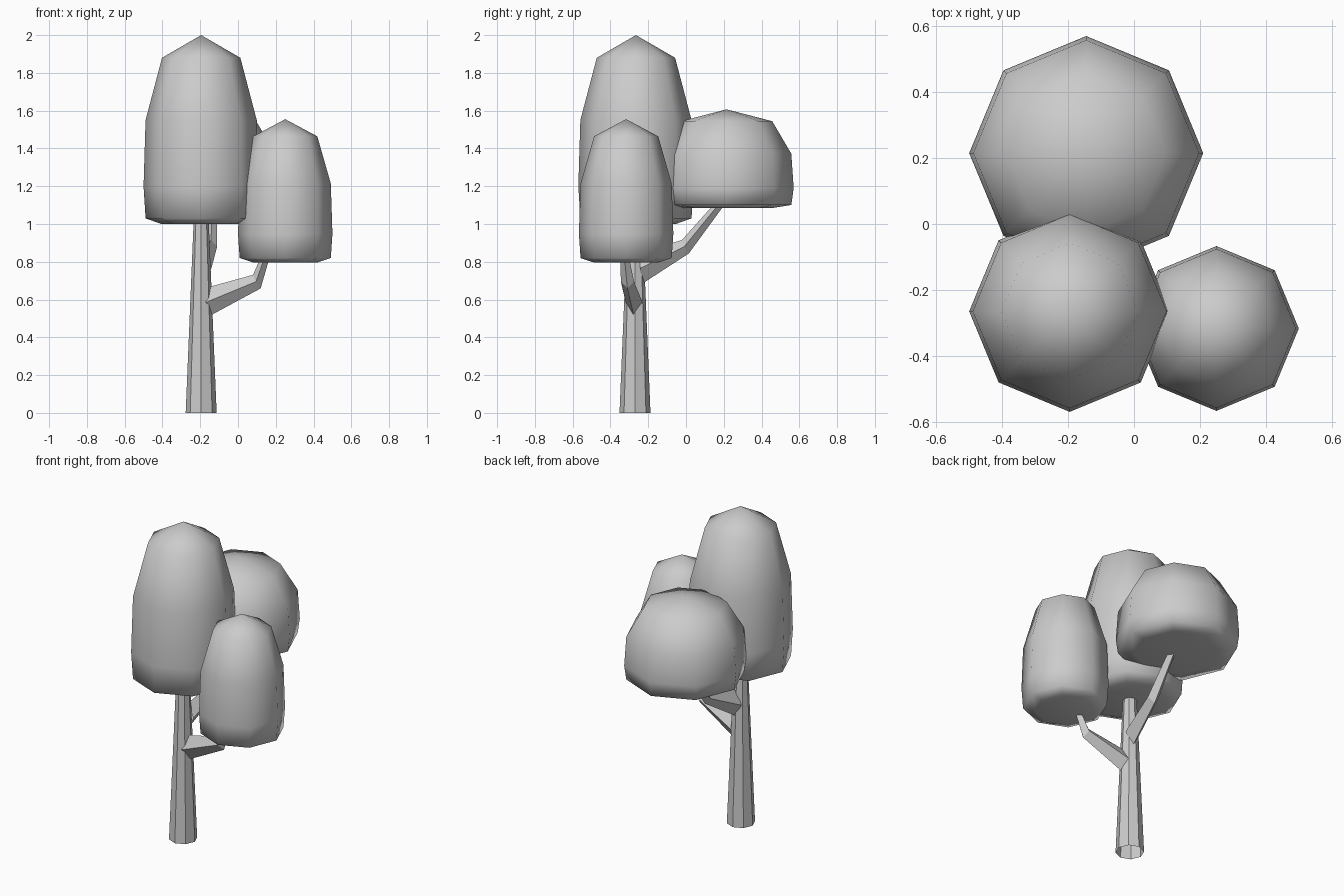
import bpy, bmesh
from math import cos, sin, pi
from mathutils import Vector

if "Cube" in bpy.data.objects:
    bpy.data.objects.remove(bpy.data.objects["Cube"])


def make_object(name, rings, tip=None, base=None, smooth=False):
    """Skin a stack of rings; optionally close it with a tip and a base point."""
    bm = bmesh.new()
    loops = [[bm.verts.new(p) for p in ring] for ring in rings]
    n = len(loops[0])
    for a, b in zip(loops, loops[1:]):
        for i in range(n):
            j = (i + 1) % n
            bm.faces.new((a[i], a[j], b[j], b[i]))
    for point, loop in ((base, loops[0]), (tip, loops[-1])):
        if point is not None:
            v = bm.verts.new(point)
            for i in range(n):
                bm.faces.new((loop[i], loop[(i + 1) % n], v))
    bmesh.ops.recalc_face_normals(bm, faces=bm.faces)
    for f in bm.faces:
        f.smooth = smooth
    mesh = bpy.data.meshes.new(name)
    bm.to_mesh(mesh)
    bm.free()
    obj = bpy.data.objects.new(name, mesh)
    bpy.context.collection.objects.link(obj)
    return obj


def octagon(x, y, z, r):
    return [(x + r * cos(i * pi / 4), y + r * sin(i * pi / 4), z) for i in range(8)]


# Foliage: one profile (radius, height) scaled to each crown
PROFILE = [(0.69, 0.0), (0.965, 0.03), (1.0, 0.2), (0.965, 0.55), (0.68, 0.88)]


def crown(name, x, y, r, z0, z1):
    rings = [octagon(x, y, z0 + h * (z1 - z0), r * k) for k, h in PROFILE]
    make_object(name, rings, tip=(x, y, z1), base=(x, y, z0), smooth=True)


crown("tall_crown", -0.195, -0.265, 0.305, 1.0, 2.0)
crown("small_crown", 0.25, -0.317, 0.25, 0.797, 1.555)
crown("back_crown", -0.145, 0.215, 0.355, 1.085, 1.607)

# Trunk: open tapered octagonal tube
make_object("trunk", [octagon(-0.195, -0.27, 0, 0.082),
                      octagon(-0.195, -0.27, 1.06, 0.038)])


# Branches: diamond section, given as (centre, half-height vector, half-width)
def branch(name, heading, sections):
    side = Vector((-heading[1], heading[0], 0)).normalized()
    rings = []
    for centre, up, w in sections:
        c, u = Vector(centre), Vector(up)
        rings.append([c + u, c + side * w, c - u, c - side * w])
    make_object(name, rings)


branch("side_branch", (1, -0.13), [
    ((-0.165, -0.275, 0.585), (-0.005, 0, 0.077), 0.045),
    ((0.1, -0.31, 0.695), (-0.02, 0, 0.036), 0.035),
    ((0.15, -0.327, 0.84), (-0.02, 0, 0.008), 0.022)])
branch("back_branch", (0.2, 1), [
    ((-0.185, -0.235, 0.765), (0, -0.005, 0.08), 0.045),
    ((-0.143, -0.003, 0.88), (0, -0.018, 0.036), 0.033),
    ((-0.135, 0.19, 1.12), (0, -0.018, 0.012), 0.021)])
